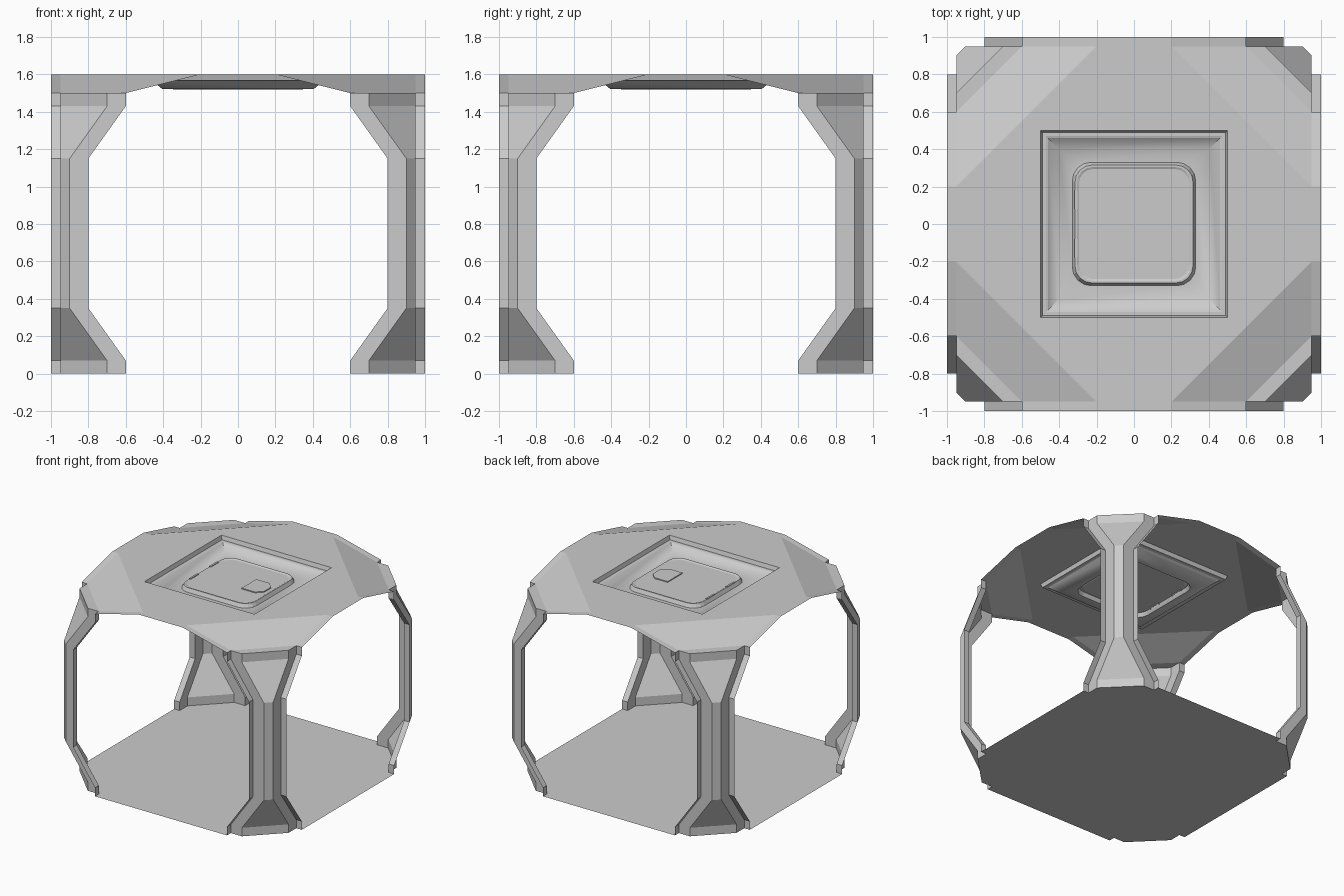
import bpy, bmesh
from math import cos, sin, pi

if "Cube" in bpy.data.objects:
    bpy.data.objects.remove(bpy.data.objects["Cube"])

def rot(p, k):
    x, y, z = p
    for _ in range(k % 4):
        x, y = -y, x
    return (x, y, z)

def make(name, faces, smooth=None):
    """Object from a list of faces given as point lists, welded."""
    bm = bmesh.new()
    for f in faces:
        bm.faces.new([bm.verts.new(p) for p in f])
    bmesh.ops.remove_doubles(bm, verts=bm.verts, dist=1e-4)
    me = bpy.data.meshes.new(name)
    bm.to_mesh(me)
    bm.free()
    ob = bpy.data.objects.new(name, me)
    bpy.context.collection.objects.link(ob)
    if smooth:
        bpy.context.view_layer.objects.active = ob
        ob.select_set(True)
        bpy.ops.object.shade_smooth_by_angle(angle=smooth)
        ob.select_set(False)
    return ob

def loft(rings, closed=True, cap=False):
    faces = []
    for a, b in zip(rings, rings[1:]):
        n = len(a)
        for i in range(n if closed else n - 1):
            j = (i + 1) % n
            faces.append([a[i], a[j], b[j], b[i]])
    if cap:
        faces.append(rings[-1])
    return faces

# Corner section: inner edge of the flange is at distance p from the centre
def section(p, z):
    q = p + 0.1
    return [(1, p, z), (.95, p, z), (.95, q, z), (q, .95, z), (p, .95, z), (p, 1, z)]

# Corner pillars: flared foot, slim shaft, flared head
levels = [(.6, 0), (.6, .07), (.8, .35), (.8, 1.15), (.6, 1.43), (.6, 1.5)]
pillar = loft([section(p, z) for p, z in levels], closed=False)
for k, tag in enumerate(("back_right", "back_left", "front_left", "front_right")):
    make("pillar_" + tag, [[rot(p, k) for p in f] for f in pillar])

# Floor sheet
make("floor", [[rot(p, k) for k in range(4) for p in section(.6, 0)]])

# Ceiling sheet with drooping corners and a square opening
T, L = 1.6, 1.5
quarter = [
    [(1, -.2, T), (1, .2, T), (.95, .2, T), (.5, .5, T), (.5, -.5, T), (.95, -.2, T)],
    [(.95, .2, T), (.2, .95, T), (.5, .5, T)],
    [(.95, .2, T), (.95, .6, L), (.6, .95, L), (.2, .95, T)],
    [(1, .2, T), (1, .6, L), (.95, .6, L), (.95, .2, T)],
    [(.2, .95, T), (.6, .95, L), (.6, 1, L), (.2, 1, T)],
    [(.95, .6, L), (.95, .7, L), (.7, .95, L), (.6, .95, L)],
]
make("ceiling", [[rot(p, k) for p in f] for k in range(4) for f in quarter])

# Rounded square ring; the same point count serves sharp and round corners
def ring(h, z, r, n=4):
    pts = []
    for k in range(4):
        for i in range(n + 1):
            a = pi / 2 * i / n
            pts.append(rot((h - r + r * cos(a), h - r + r * sin(a), z), k))
    return pts

def square(h, z):
    return [rot((h, h, z), k) for k in range(4)]

# Recess frame and dished tray
make("recess_frame", loft([square(.5, T), square(.49, 1.568), square(.47, 1.568),
                           square(.46, 1.565)]))
tray = []
outer, mid, inner = square(.46, 1.565), square(.405, 1.522), ring(.33, 1.52, .1)
tray += loft([outer, mid])
for k in range(4):
    arc = inner[k * 5:k * 5 + 5]
    tray += [[mid[k], arc[i + 1], arc[i]] for i in range(4)]
    tray.append([mid[k], mid[(k + 1) % 4], inner[(k * 5 + 5) % 20], arc[4]])
make("recess_tray", tray, smooth=0.9)

# Raised hatch with stepped rim
make("hatch", loft([ring(.33, 1.52, .1), ring(.315, 1.55, .09), ring(.305, 1.55, .085),
                    ring(.295, 1.545, .08)], cap=True))

# Latch plate on the hatch
outline = [(.1, .095), (.1, -.095), (.22, -.095), (.27, -.045), (.27, .045), (.22, .095)]
make("latch", loft([[(x, y, 1.545) for x, y in outline],
                    [(x, y, 1.553) for x, y in outline]], cap=True))

# Hinges along the left edge of the hatch
for tag, y in (("front", -.13), ("back", .13)):
    def plate(z):
        return [(-.318, y - .05, z), (-.303, y - .05, z), (-.303, y + .05, z), (-.318, y + .05, z)]
    make("hinge_" + tag, loft([plate(1.54), plate(1.555)], cap=True))

# Consistent outward facing: flip sheets whose faces point inside
for ob in bpy.data.objects:
    me = ob.data
    s = 0
    for p in me.polygons:
        c, n = p.center, p.normal
        s += p.area * (n.x * c.x + n.y * c.y if ob.name.startswith("pillar") else n.z)
    if s < 0:
        me.flip_normals()
